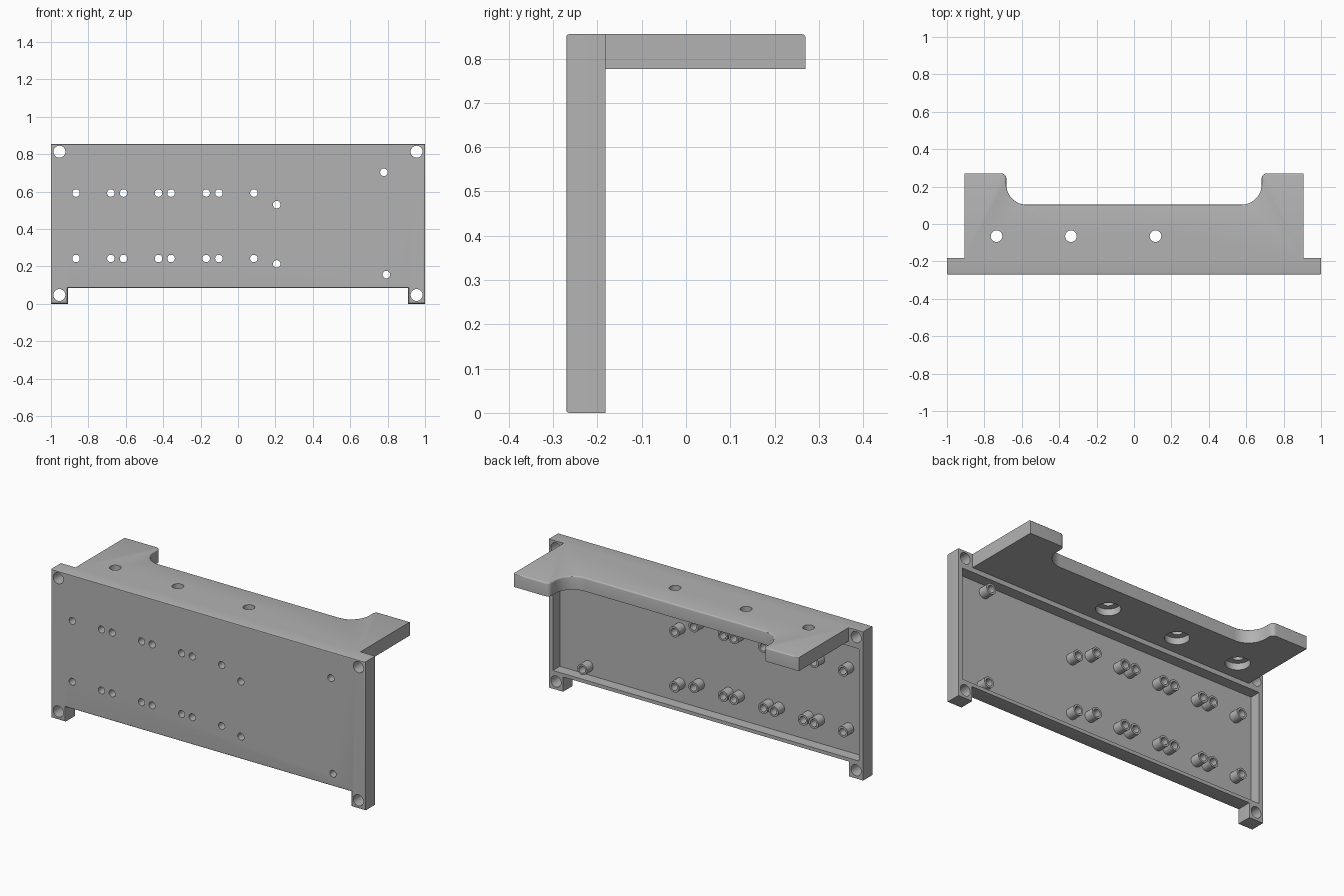
import bpy, bmesh, math
from mathutils import Vector, Matrix

cube = bpy.data.objects.get("Cube")
if cube:
    bpy.data.objects.remove(cube, do_unlink=True)

grey = bpy.data.materials.new("matte grey")
grey.use_nodes = True
COLOUR = (0.45, 0.45, 0.45, 1)
grey.diffuse_color = COLOUR
grey.node_tree.nodes["Principled BSDF"].inputs["Base Color"].default_value = COLOUR

HALF = 1.0
FRONT, REAR = -0.27, -0.182
TOP = 0.855
FLOOR = FRONT + 0.025      # inner face of the thin plate
FOOT_IN, FOOT_H = 0.91, 0.085


def finish(name, bm):
    bmesh.ops.recalc_face_normals(bm, faces=bm.faces)
    mesh = bpy.data.meshes.new(name)
    bm.to_mesh(mesh)
    bm.free()
    obj = bpy.data.objects.new(name, mesh)
    bpy.context.collection.objects.link(obj)
    mesh.materials.append(grey)
    return obj


def prism(points, offset):
    """Extrude a closed outline along the offset vector."""
    bm = bmesh.new()
    face = bm.faces.new([bm.verts.new(p) for p in points])
    out = bmesh.ops.extrude_face_region(bm, geom=[face])
    moved = [v for v in out["geom"] if isinstance(v, bmesh.types.BMVert)]
    bmesh.ops.translate(bm, verts=moved, vec=offset)
    bmesh.ops.recalc_face_normals(bm, faces=bm.faces)
    return bm


def cylinder(bm, centre, radius, depth, along_y):
    turn = Matrix.Rotation(math.pi / 2, 4, "X") if along_y else Matrix()
    bmesh.ops.create_cone(bm, cap_ends=True, segments=32, radius1=radius,
                          radius2=radius, depth=depth,
                          matrix=Matrix.Translation(centre) @ turn)


def cut(obj, bm):
    """Subtract a closed mesh from an object and discard the cutter."""
    cutter = finish("cutter", bm)
    cutter.hide_render = True
    mod = obj.modifiers.new("cut", "BOOLEAN")
    mod.operation, mod.solver, mod.object = "DIFFERENCE", "EXACT", cutter
    bpy.context.view_layer.objects.active = obj
    bpy.ops.object.modifier_apply(modifier=mod.name)
    bpy.data.objects.remove(cutter, do_unlink=True)


def smooth(obj):
    bpy.ops.object.select_all(action="DESELECT")
    obj.select_set(True)
    bpy.context.view_layer.objects.active = obj
    bpy.ops.object.shade_smooth_by_angle(angle=math.radians(30))


def arc(cx, cy, radius, start, end, steps):
    angles = [math.radians(start + (end - start) * i / steps) for i in range(steps + 1)]
    return [(cx + radius * math.cos(a), cy + radius * math.sin(a)) for a in angles]


# Standoff positions as (x, z)
columns = [-0.866, -0.68, -0.612, -0.425, -0.358, -0.17, -0.102, 0.085]
standoffs = [(x, z) for x in columns for z in (0.592, 0.242)]
standoffs += [(0.207, 0.53), (0.207, 0.213), (0.78, 0.703), (0.793, 0.156)]

# Front panel with two feet
half = [(FOOT_IN, FOOT_H), (FOOT_IN, 0), (HALF, 0), (HALF, TOP)]
outline = half + [(-x, z) for x, z in reversed(half)]
bm = prism([(x, FRONT, z) for x, z in outline], Vector((0, REAR - FRONT, 0)))
edges = [e for e in bm.edges if all(v.co.y < FRONT + 0.001 for v in e.verts)]
bmesh.ops.bevel(bm, geom=edges, offset=0.006, segments=3, profile=0.5, affect="EDGES")
panel = finish("front_panel", bm)

# Shallow tray in the back of the panel
tray = [(-0.975, 0.105), (0.975, 0.105), (0.975, 0.75), (-0.975, 0.75)]
cut(panel, prism([(x, FLOOR, z) for x, z in tray], Vector((0, 0.2, 0))))

# Screw holes and corner mounting holes
holes = bmesh.new()
for x, z in standoffs:
    cylinder(holes, (x, FRONT, z), 0.02, 0.3, True)
for x in (-0.955, 0.955):
    for z in (0.047, 0.813):
        cylinder(holes, (x, FRONT, z), 0.032, 0.3, True)
cut(panel, holes)
smooth(panel)

# Hollow standoffs: each a tube open at both ends
bm = bmesh.new()
for x, z in standoffs:
    rings = []
    for radius, y in ((0.02, FLOOR), (0.031, FLOOR), (0.031, REAR - 0.006), (0.02, REAR - 0.006)):
        rings.append([bm.verts.new((px, y, pz)) for px, pz in arc(x, z, radius, 0, 348.75, 31)])
    for k in range(4):
        a, b = rings[k], rings[(k + 1) % 4]
        for i in range(32):
            j = (i + 1) % 32
            bm.faces.new((a[i], a[j], b[j], b[i]))
smooth(finish("standoffs", bm))

# Top shelf with a rounded cutout along its back edge
BACK, SIDE, INNER, DIP = 0.27, 0.907, 0.683, 0.103
half = [(SIDE, REAR), (SIDE, BACK)]
half += arc(INNER + 0.025, BACK - 0.025, 0.025, 90, 180, 6)
half += arc(INNER - 0.11, DIP + 0.11, 0.11, 0, -90, 12)
outline = half + [(-x, y) for x, y in reversed(half)]
bm = prism([(x, y, 0.777) for x, y in outline], Vector((0, 0, TOP - 0.777)))
edges = [e for e in bm.edges if all(v.co.z > TOP - 0.001 and v.co.y > 0 for v in e.verts)]
bmesh.ops.bevel(bm, geom=edges, offset=0.008, segments=3, profile=0.5, affect="EDGES")
shelf = finish("top_shelf", bm)

# Through holes, then wider counterbores from below
for radius, z in ((0.031, 0.8), (0.064, 0.715)):
    bores = bmesh.new()
    for x in (-0.735, -0.337, 0.115):
        cylinder(bores, (x, -0.065, z), radius, 0.2, False)
    cut(shelf, bores)
smooth(shelf)
